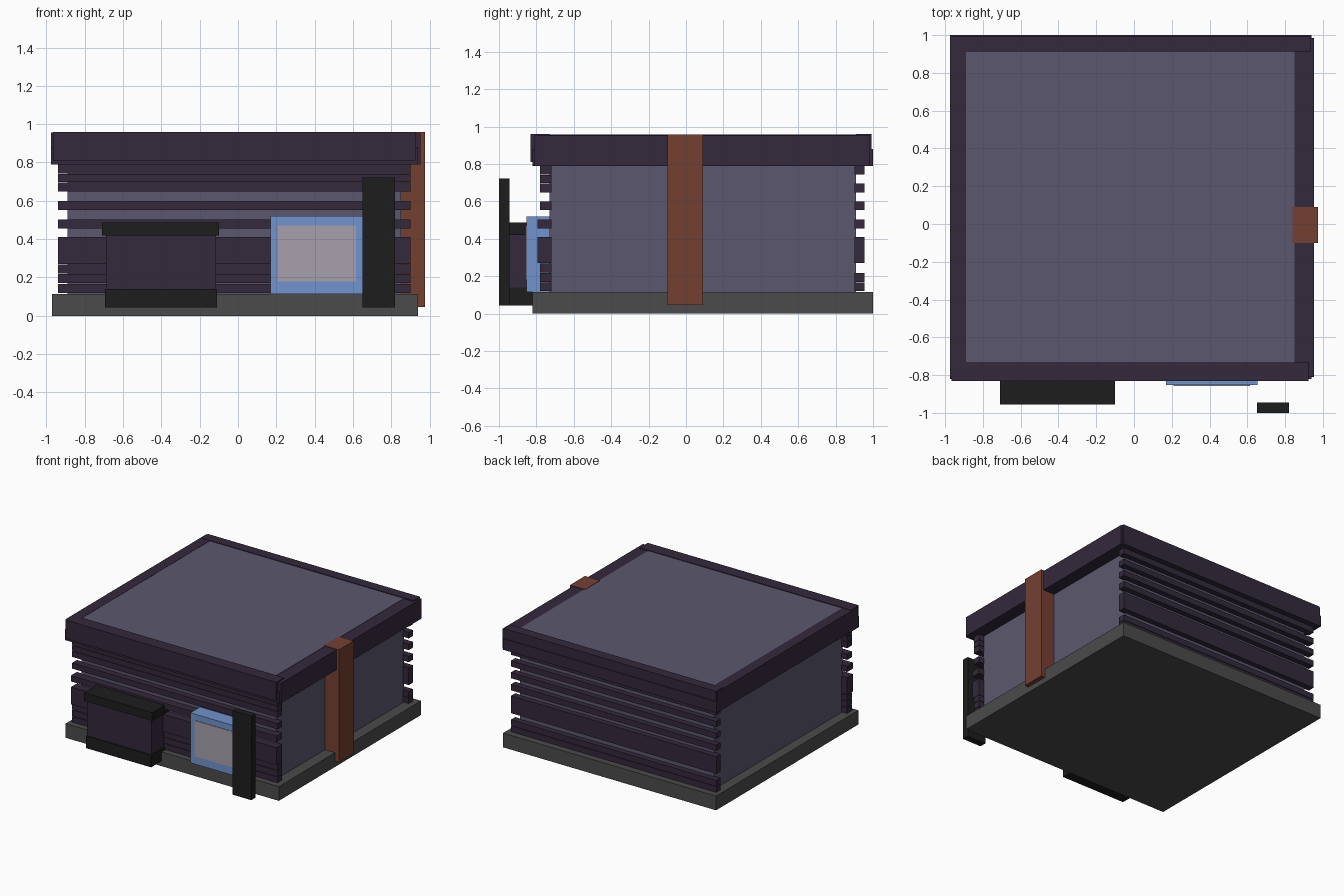
import bpy

cube = bpy.data.objects.get("Cube")
if cube:
    bpy.data.objects.remove(cube, do_unlink=True)


def material(name, srgb):
    """Flat material from display values, converted to linear."""
    color = [(c / 255) ** 2.2 for c in srgb] + [1.0]
    mat = bpy.data.materials.new(name)
    mat.use_nodes = True
    mat.diffuse_color = color
    shader = mat.node_tree.nodes["Principled BSDF"]
    shader.inputs["Base Color"].default_value = color
    shader.inputs["Roughness"].default_value = 0.9
    return mat


wall = material("slate purple", (92, 88, 110))
timber = material("dark plum", (55, 45, 62))
stone = material("stone grey", (76, 76, 76))
black = material("soot black", (35, 35, 35))
blue = material("frame blue", (112, 146, 204))
glass = material("pale glass", (164, 159, 170))
brick = material("brick brown", (115, 66, 54))


def box(name, x, y, z, mat):
    """Box from its lower and upper limit on each axis."""
    bpy.ops.mesh.primitive_cube_add(size=1)
    obj = bpy.context.object
    obj.name = name
    limits = (x, y, z)
    for v in obj.data.vertices:
        v.co = [lim[1] if c > 0 else lim[0] for c, lim in zip(v.co, limits)]
    obj.data.materials.append(mat)
    return obj


# Foundation and walls
box("foundation", (-0.97, 0.94), (-0.82, 1.0), (0, 0.115), stone)
box("wall_core", (-0.89, 0.85), (-0.73, 0.91), (0.1, 0.955), wall)

# Wall planks: (bottom, top) heights
shared = [(0.12, 0.166), (0.17, 0.217), (0.27, 0.41), (0.455, 0.503),
          (0.553, 0.6), (0.648, 0.695), (0.743, 0.79)]
front_only = [(0.221, 0.267), (0.698, 0.74)]
for i, z in enumerate(shared + front_only):
    out = 0.015 if 0.25 < z[0] < 0.5 else 0
    box(f"front_plank_{i}", (-0.94, 0.90), (-0.78 - out, -0.72), z, timber)
for i, z in enumerate(shared):
    box(f"back_plank_{i}", (-0.94, 0.90), (0.90, 0.955), z, timber)

# Roof edge: upper and lower boards around the core
box("roof_trim_front", (-0.965, 0.925), (-0.832, -0.73), (0.81, 0.96), timber)
box("roof_trim_back", (-0.965, 0.935), (0.91, 0.993), (0.81, 0.96), timber)
box("roof_trim_left", (-0.975, -0.89), (-0.81, 0.99), (0.79, 0.957), timber)
box("roof_trim_right", (0.85, 0.953), (-0.81, 0.985), (0.79, 0.952), timber)
box("lower_trim_front", (-0.975, 0.94), (-0.82, -0.73), (0.79, 0.88), timber)
box("lower_trim_back", (-0.975, 0.94), (0.91, 1.0), (0.79, 0.88), timber)

# Chimney
box("chimney", (0.84, 0.975), (-0.10, 0.09), (0.045, 0.958), brick)

# Bay on the front
box("bay_body", (-0.69, -0.115), (-0.945, -0.73), (0.13, 0.43), timber)
box("bay_cap", (-0.71, -0.10), (-0.955, -0.73), (0.42, 0.487), black)
box("bay_base", (-0.695, -0.11), (-0.955, -0.73), (0.042, 0.14), black)

# Window
box("window_frame", (0.17, 0.655), (-0.853, -0.73), (0.115, 0.52), blue)
box("window_glass", (0.21, 0.615), (-0.857, -0.851), (0.18, 0.47), glass)

# Free-standing post
box("post", (0.65, 0.82), (-1.0, -0.945), (0.042, 0.722), black)
